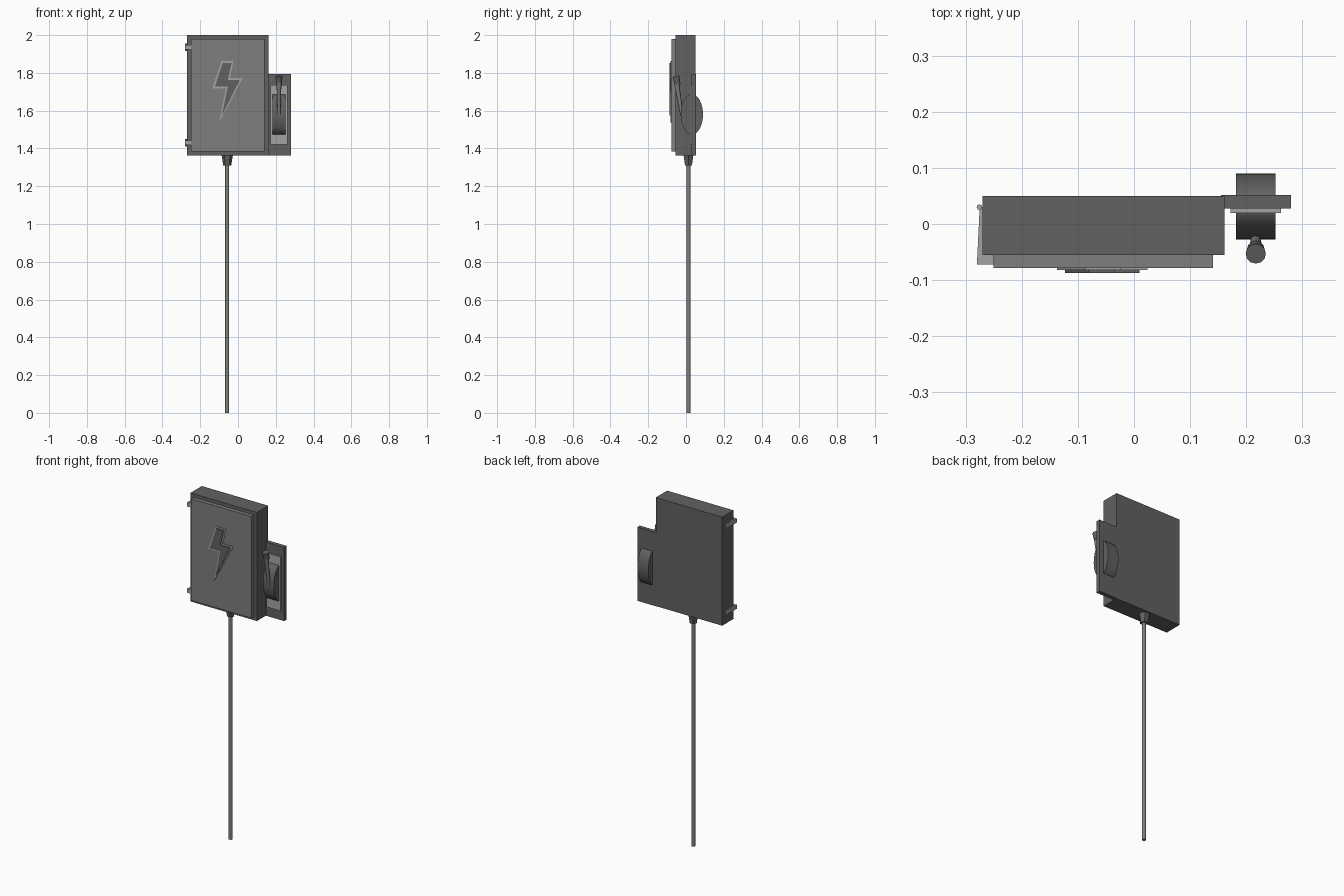
import bpy, bmesh, math
from mathutils import Vector, Matrix

if "Cube" in bpy.data.objects:
    bpy.data.objects.remove(bpy.data.objects["Cube"])


def grey(name, v):
    mat = bpy.data.materials.new(name)
    mat.diffuse_color = (v, v, v, 1)
    mat.use_nodes = True
    mat.node_tree.nodes["Principled BSDF"].inputs["Base Color"].default_value = mat.diffuse_color
    return mat


DARK, MID, LIGHT = grey("dark_grey", 0.12), grey("mid_grey", 0.21), grey("light_grey", 0.37)


def make_object(name, bm, mat, smooth=False):
    bmesh.ops.recalc_face_normals(bm, faces=bm.faces)
    mesh = bpy.data.meshes.new(name)
    bm.to_mesh(mesh)
    bm.free()
    mesh.materials.append(mat)
    obj = bpy.data.objects.new(name, mesh)
    bpy.context.collection.objects.link(obj)
    if smooth:
        bpy.ops.object.select_all(action='DESELECT')
        obj.select_set(True)
        bpy.context.view_layer.objects.active = obj
        bpy.ops.object.shade_smooth_by_angle(angle=math.radians(46))
    return obj


def prism(name, points, offset, mat, smooth=False):
    """Extrude a flat closed outline along an offset."""
    bm = bmesh.new()
    face = bm.faces.new([bm.verts.new(p) for p in points])
    new = bmesh.ops.extrude_face_region(bm, geom=[face], use_keep_orig=True)
    moved = [g for g in new['geom'] if isinstance(g, bmesh.types.BMVert)]
    bmesh.ops.translate(bm, verts=moved, vec=offset)
    return make_object(name, bm, mat, smooth)


def box(name, x, y, z, mat):
    pts = [(x[0], y[0], z[0]), (x[1], y[0], z[0]), (x[1], y[1], z[0]), (x[0], y[1], z[0])]
    return prism(name, pts, (0, 0, z[1] - z[0]), mat)


def rod(name, start, end, r1, r2, sides, mat, smooth=False, spin=0):
    """Round or tapered bar between two points."""
    a, b = Vector(start), Vector(end)
    bm = bmesh.new()
    bmesh.ops.create_cone(bm, cap_ends=True, segments=sides, radius1=r1, radius2=r2,
                          depth=(b - a).length)
    bm.transform(Matrix.Rotation(math.radians(spin), 4, 'Z'))
    turn = Vector((0, 0, 1)).rotation_difference(b - a).to_matrix().to_4x4()
    turn.translation = (a + b) / 2
    bm.transform(turn)
    return make_object(name, bm, mat, smooth)


# Cabinet and raised door
box("cabinet", (-0.27, 0.161), (-0.055, 0.05), (1.363, 2.0), DARK)
box("door", (-0.25, 0.141), (-0.078, -0.055), (1.383, 1.98), MID)

# Warning bolt: thin backing with a smaller raised centre
bolt = [(-0.087, 1.862), (-0.024, 1.862), (-0.043, 1.772), (0.024, 1.772),
        (-0.099, 1.538), (-0.064, 1.718), (-0.137, 1.718)]
inner = [(-0.080, 1.853), (-0.034, 1.853), (-0.054, 1.763), (0.010, 1.763),
         (-0.085, 1.575), (-0.054, 1.727), (-0.123, 1.727)]
prism("bolt_backing", [(x, -0.077, z) for x, z in bolt], (0, -0.005, 0), LIGHT)
prism("bolt_face", [(x, -0.081, z) for x, z in inner], (0, -0.006, 0), DARK)

# Hinge brackets and pins along the left edge
for label, z in (("upper", 1.936), ("lower", 1.43)):
    outline = [(-0.28, -0.072), (-0.248, -0.072), (-0.248, -0.056),
               (-0.268, -0.054), (-0.268, 0.03), (-0.275, 0.03)]
    prism(label + "_hinge", [(x, y, z - 0.012) for x, y in outline], (0, 0, 0.024), LIGHT)
    rod(label + "_hinge_pin", (-0.2755, 0.03, z - 0.02), (-0.2755, 0.03, z + 0.02),
        0.005, 0.005, 8, LIGHT)

# Side switch mount
box("switch_panel", (0.155, 0.28), (0.028, 0.052), (1.363, 1.795), DARK)
box("switch_plate", (0.172, 0.262), (0.02, 0.028), (1.42, 1.737), LIGHT)

# Elliptical switch drum
steps = 32
ellipse = [(0.182, 0.031 + 0.059 * math.cos(2 * math.pi * i / steps),
            1.58 + 0.107 * math.sin(2 * math.pi * i / steps)) for i in range(steps)]
prism("switch_drum", ellipse, (0.07, 0, 0), DARK, True)

# Lever and grip
rod("lever", (0.217, -0.022, 1.575), (0.217, -0.05, 1.75), 0.008, 0.013, 12, MID, True)
rod("lever_grip", (0.217, -0.044, 1.738), (0.217, -0.053, 1.782), 0.015, 0.018, 12, DARK, True)

# Cable and gland
rod("cable_gland", (-0.057, 0.013, 1.31), (-0.057, 0.013, 1.365), 0.021, 0.03, 6, DARK, spin=30)
rod("cable", (-0.057, 0.013, 0), (-0.057, 0.013, 1.32), 0.0115, 0.0115, 8, MID, True, spin=22.5)
